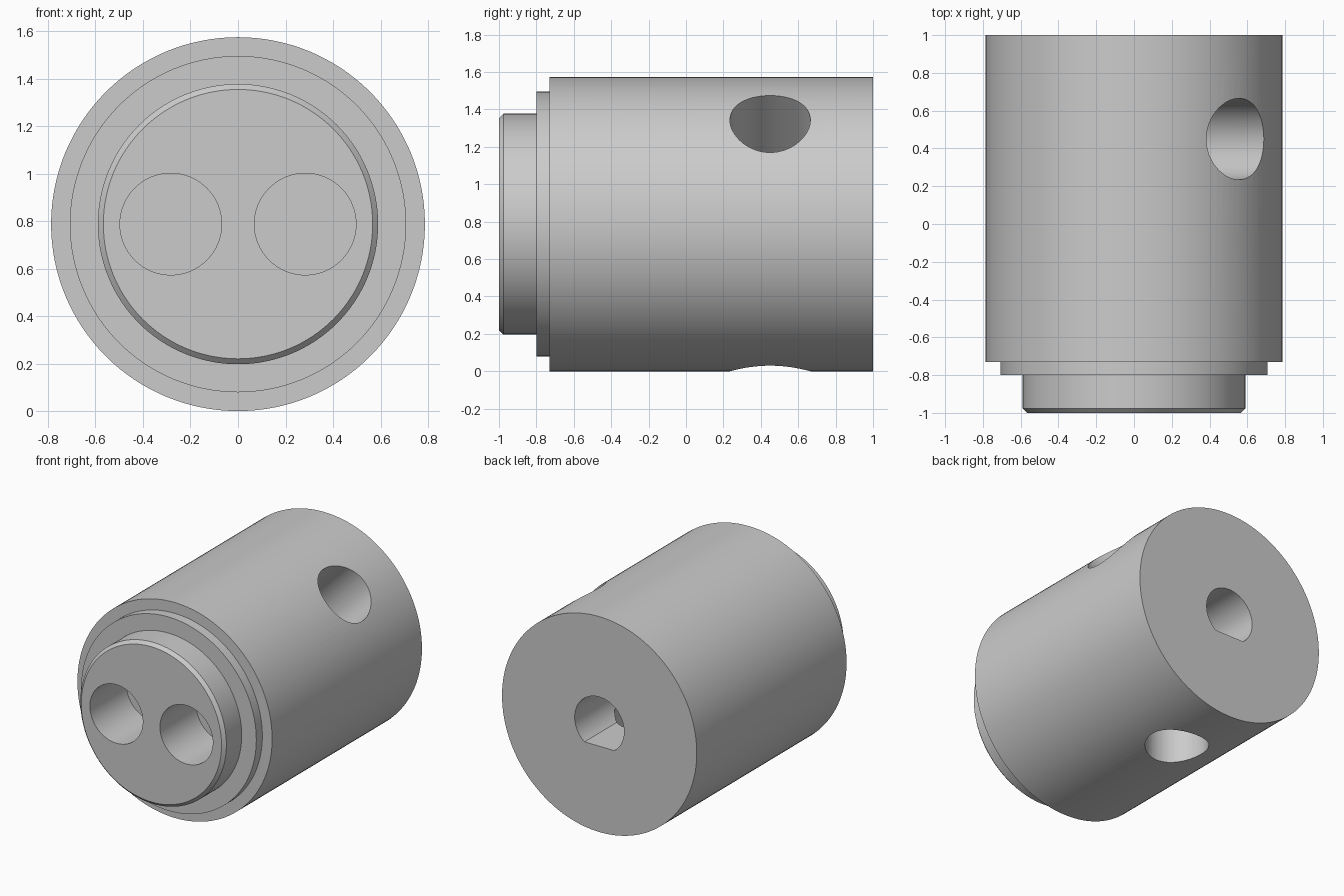
import bpy, bmesh, math
from mathutils import Matrix, Vector

cube = bpy.data.objects.get("Cube")
if cube:
    bpy.data.objects.remove(cube, do_unlink=True)

R = 0.787                       # outer radius, also the height of the axis
SEGMENTS = 128

steel = bpy.data.materials.new("plain grey metal")
steel.use_nodes = True
grey = (0.6, 0.6, 0.6, 1)
steel.diffuse_color = grey
steel.node_tree.nodes["Principled BSDF"].inputs["Base Color"].default_value = grey


def arc(radius, start, end, count):
    """Points in a plane along an arc, angles in radians."""
    return [(radius * math.cos(start + (end - start) * i / count),
             radius * math.sin(start + (end - start) * i / count))
            for i in range(count + 1)]


def circle(radius, count=SEGMENTS):
    return arc(radius, 0, math.tau, count)[:-1]


def loft(name, sections):
    """Join equal-sized outlines (in x, z) placed at successive y positions."""
    bm = bmesh.new()
    rings = [[bm.verts.new((x, y, z)) for x, z in outline] for y, outline in sections]
    for a, b in zip(rings, rings[1:]):
        for i in range(len(a)):
            j = (i + 1) % len(a)
            bm.faces.new((a[i], a[j], b[j], b[i]))
    bm.faces.new(rings[0])
    bm.faces.new(rings[-1])
    bmesh.ops.recalc_face_normals(bm, faces=bm.faces)
    mesh = bpy.data.meshes.new(name)
    bm.to_mesh(mesh)
    bm.free()
    mesh.materials.append(steel)
    obj = bpy.data.objects.new(name, mesh)
    bpy.context.collection.objects.link(obj)
    return obj


# Turned body: chamfered boss, narrow shoulder, main barrel
profile = [(-1, 0.567), (-0.977, 0.59), (-0.8, 0.59), (-0.8, 0.708),
           (-0.73, 0.708), (-0.73, R), (1, R)]
body = loft("coupling_body", [(y, circle(r)) for y, r in profile])
body.location.z = R

cutters = []

# Two blind pin sockets in the front
for side, x in (("left", 0.283), ("right", -0.283)):
    pin = loft(side + "_pin_cutter", [(y, circle(0.214, 64)) for y in (-1.2, -0.58)])
    pin.location = (x, 0, R)
    cutters.append(pin)

# D-shaped shaft bore in the back, flat side down
flat = math.asin(0.16 / 0.2)
d_outline = arc(0.2, -flat, math.pi + flat, 56)
bore = loft("shaft_bore_cutter", [(y, d_outline) for y in (0, 1.2)])
bore.location.z = R
cutters.append(bore)

# Set screw holes running in to the bore: one straight down, one up to the left
for label, direction in (("lower", (0, 0, -1)), ("upper", (1, 0, 1))):
    screw = loft(label + "_screw_cutter", [(y, circle(0.215, 64)) for y in (0.1, 1)])
    turn = Vector(direction).to_track_quat('Y', 'Z' if label == "upper" else 'X')
    screw.matrix_world = Matrix.Translation((0, 0.45, R)) @ turn.to_matrix().to_4x4()
    cutters.append(screw)

# Cut the holes, then drop the cutters
bpy.ops.object.select_all(action='DESELECT')
bpy.context.view_layer.objects.active = body
body.select_set(True)
for cutter in cutters:
    cutter.hide_render = True
    cut = body.modifiers.new(cutter.name, 'BOOLEAN')
    cut.operation = 'DIFFERENCE'
    cut.solver = 'EXACT'
    cut.object = cutter
    bpy.context.view_layer.update()
    bpy.ops.object.modifier_apply(modifier=cut.name)
    bpy.data.objects.remove(cutter, do_unlink=True)

bpy.ops.object.shade_smooth_by_angle(angle=math.radians(25))
